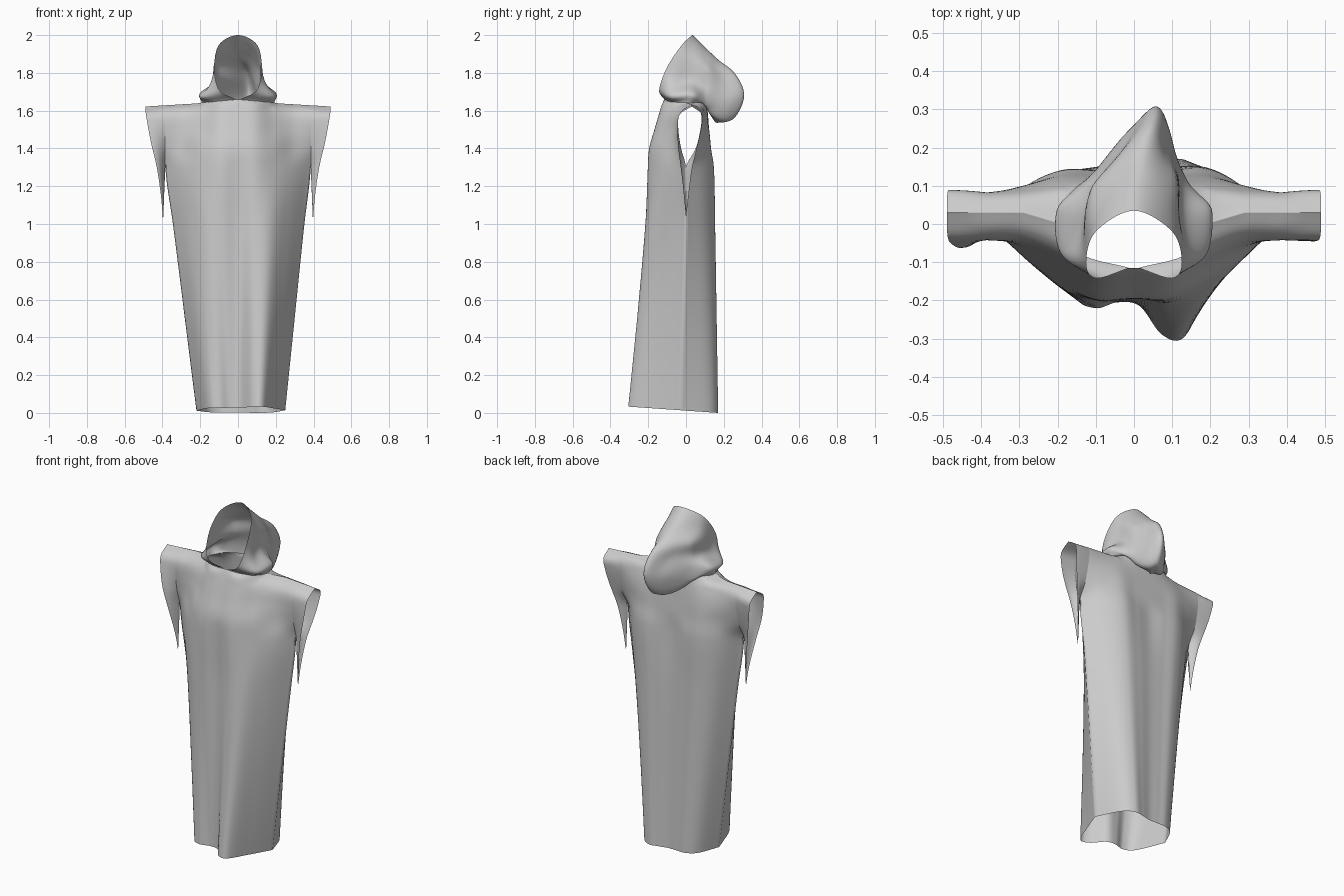
import bpy, bmesh, math
from mathutils import Vector

if "Cube" in bpy.data.objects:
    bpy.data.objects.remove(bpy.data.objects["Cube"])


def spline(keys, vals, t):
    """Smooth curve through vals (numbers or vectors) at the given keys."""
    n = len(keys)
    t = min(max(t, keys[0]), keys[-1])
    i = max(k for k in range(n - 1) if keys[k] <= t or k == 0)

    def slope(k):
        a, b = max(k - 1, 0), min(k + 1, n - 1)
        return (vals[b] - vals[a]) / (keys[b] - keys[a])
    h = keys[i + 1] - keys[i]
    s = (t - keys[i]) / h
    return (vals[i] * (2*s**3 - 3*s*s + 1) + slope(i) * (h * (s**3 - 2*s*s + s))
            + vals[i + 1] * (3*s*s - 2*s**3) + slope(i + 1) * (h * (s**3 - s*s)))


def add_grid(bm, rows):
    vs = [[bm.verts.new(p) for p in r] for r in rows]
    for a, b in zip(vs, vs[1:]):
        for j in range(len(a) - 1):
            bm.faces.new((a[j], a[j + 1], b[j + 1], b[j]))


def finish(name, bm):
    bmesh.ops.remove_doubles(bm, verts=bm.verts, dist=0.0004)
    bmesh.ops.recalc_face_normals(bm, faces=bm.faces)
    me = bpy.data.meshes.new(name)
    bm.to_mesh(me)
    bm.free()
    for p in me.polygons:
        p.use_smooth = True
    ob = bpy.data.objects.new(name, me)
    bpy.context.collection.objects.link(ob)
    return ob


# Robe depth profiles: rows by height, columns from left seam to right seam
U = [k / 4 - 1 for k in range(9)]
ZK = [0, 1.0, 1.3, 1.4, 1.5, 1.58, 1.62, 1.64]


def sym(a, b, c, d, e):
    return [a, b, c, d, e, d, c, b, a]


FRONT = [[0, -.18, -.22, -.205, -.215, -.29, -.295, -.17, -.03],
         [0, -.11, -.18, -.20, -.19, -.215, -.195, -.11, 0],
         [0, -.085, -.155, -.20, -.195, -.20, -.155, -.085, 0],
         sym(-.025, -.065, -.14, -.19, -.193),
         sym(-.04, -.055, -.105, -.16, -.165),
         sym(-.038, -.042, -.08, -.135, -.14),
         sym(-.01, -.012, -.05, -.12, -.125)]
BACK = [[0, .11, .148, .15, .15, .162, .168, .12, -.03],
        [0, .10, .14, .14, .14, .15, .15, .10, 0],
        [0, .095, .14, .14, .13, .14, .145, .095, 0],
        sym(.05, .095, .13, .13, .13),
        sym(.075, .10, .12, .122, .122),
        sym(.082, .088, .10, .112, .115),
        sym(.065, .068, .075, .105, .108)]
NECK = 0.19


def body_x(u, z):
    w = spline([0, .6, 1.0, 1.3, 1.64], [.235, .302, .348, .385, .385], z)
    return .015 * max(0, 1 - z / 1.3) + u * w


def depth(u, z, side):
    if abs(u) > .999 and z <= 1.3001:
        return -.03 * max(0, 1 - z) if u > 0 else 0.0
    x = abs(body_x(u, z))
    if x < NECK:
        top = side * .115 * math.sqrt(1 - (x / NECK) ** 2)
    else:
        top = .03 * min(1, (x - NECK) / .1)
    prof = FRONT if side < 0 else BACK
    return spline(ZK, [spline(U, r, u) for r in prof] + [top], z)


def place(x, y, z):
    # hem rises toward the front, collar lifts, shoulders slope gently outwards
    lift = max(0, 1 - z / .5) * .07 * (.17 - y)
    if z > 1.3:
        k = (z - 1.3) / .34
        lift += .02 * k**3 * max(0, 1 - abs(x) / .22) - .06 * k * max(0, abs(x) - .19)
    return Vector((x, y, z + lift))


low = [1.3 * i / 30 for i in range(31)]
high = [1.3 + .34 * math.sin(math.pi / 2 * i / 24) for i in range(1, 25)]
cols = [k / 36 - 1 for k in range(73)]
bm = bmesh.new()

# Front and back panels joined at side seams and shoulders, open at neck and hem
for side in (-1, 1):
    add_grid(bm, [[place(body_x(u, z), depth(u, z, side), z) for u in cols]
                  for z in low + high])

# Wide sleeves with open cuffs, each cuff tapering to a hanging point
flap = [1.03 + .27 * i / 12 for i in range(13)]
CUFF_Z = [1.03, 1.2, 1.3, 1.42, 1.54, 1.6, 1.64]
CUFF = {-1: [0, -.016, -.028, -.042, -.044, -.03, .03],
        1: [0, .02, .034, .062, .085, .083, .03]}
for sx in (-1, 1):
    for side in (-1, 1):
        rows = []
        for z in flap + high:
            xin = .385 + .011 * max(0, (1.3 - z) / .27)
            xout = spline([1.03, 1.15, 1.3, 1.45, 1.6, 1.64],
                          [.398, .408, .43, .463, .488, .49], z)
            cuff = spline(CUFF_Z, CUFF[side], z)
            if sx < 0 and side < 0:
                cuff -= .025 * math.sin(math.pi * (z - 1.03) / .61) ** 2
            row = []
            for k in range(9):
                s = k / 8
                yin = depth(sx, z, side)
                y = yin + (cuff - yin) * math.sin(math.pi / 2 * s)
                row.append(place(sx * (xin + s * (xout - xin)), y, z))
            rows.append(row)
        add_grid(bm, rows)
finish("robe", bm)

# Hood: half arches from neck seam to crown, fanned from face opening to the back
ARCHES = [
    [(.012, -.115, 1.66), (.1, -.142, 1.71), (.125, -.10, 1.83), (.1, -.02, 1.95), (0, .035, 2.0)],
    [(.14, -.078, 1.645), (.19, -.08, 1.68), (.135, -.045, 1.76), (.11, .03, 1.89), (0, .09, 1.945)],
    [(.19, 0, 1.64), (.2, .03, 1.685), (.135, .05, 1.75), (.095, .11, 1.835), (0, .17, 1.875)],
    [(.17, .051, 1.64), (.17, .08, 1.665), (.115, .12, 1.71), (.065, .19, 1.77), (0, .262, 1.79)],
    [(.12, .089, 1.645), (.125, .11, 1.62), (.1, .16, 1.63), (.05, .25, 1.66), (0, .308, 1.68)],
    [(.07, .107, 1.65), (.08, .12, 1.59), (.07, .16, 1.56), (.04, .215, 1.55), (0, .255, 1.56)],
    [(0, .115, 1.66), (0, .12, 1.60), (0, .14, 1.56), (0, .155, 1.54), (0, .165, 1.535)],
]
bm = bmesh.new()
full = [[Vector(p) for p in a] + [Vector((-p[0], p[1], p[2])) for p in a[-2::-1]]
        for a in ARCHES]
rows = []
for i in range(49):
    v = i / 8
    arch = [spline(range(7), [a[k] for a in full], v) for k in range(9)]
    row = []
    for j in range(65):
        t = j / 8
        p = spline(range(9), arch, t)
        # the tip leans to one side; soft folds gather near the neck
        p.x += .055 * (max(0, p.y - .1) / .2)
        fold = math.sin(math.pi * j / 64) * max(0, 1 - abs(v - 2.2) / 2.2)
        wave = .010 * fold * math.sin(3.2 * t + 2.4 * v)
        p.x += wave * (1 if t < 4 else -1) * min(1, abs(t - 4))
        p.z += wave * .5
        row.append(p)
    rows.append(row)
add_grid(bm, rows)
finish("hood", bm)
